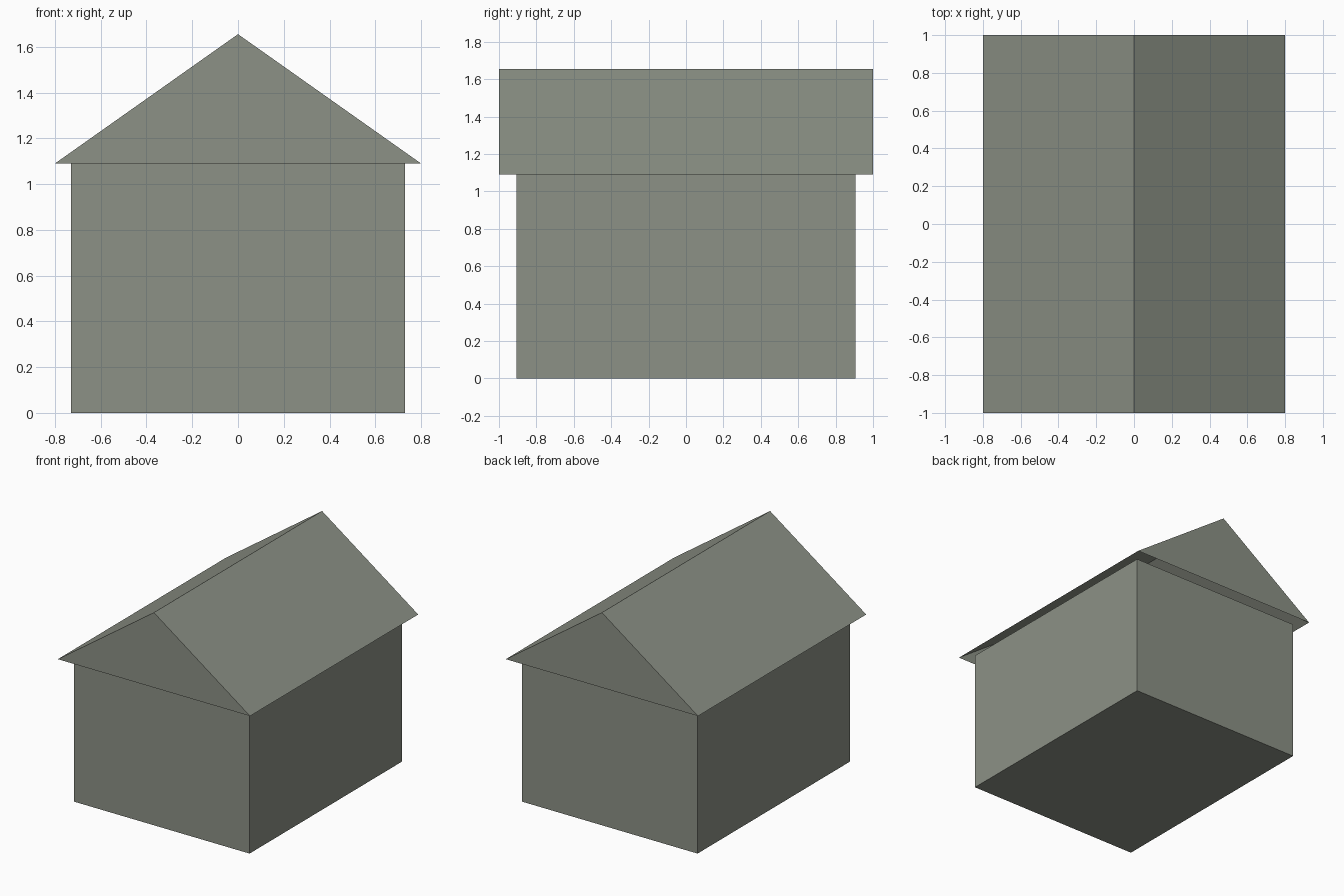
import bpy
import bmesh

if "Cube" in bpy.data.objects:
    bpy.data.objects.remove(bpy.data.objects["Cube"])

grey = bpy.data.materials.new("grey_green")
grey.diffuse_color = (0.262, 0.283, 0.238, 1.0)
grey.use_nodes = True
grey.node_tree.nodes["Principled BSDF"].inputs["Base Color"].default_value = grey.diffuse_color

HALF_X, HALF_Y = 0.73, 0.905      # wall half sizes
ROOF_X, ROOF_Y = 0.80, 1.0        # roof half sizes
EAVE, RIDGE = 1.09, 1.655


def prism(name, profile, half_y, skip_downward=False):
    """Extrude an x/z profile along y, optionally leaving the underside open."""
    bm = bmesh.new()
    face = bm.faces.new([bm.verts.new((x, -half_y, z)) for x, z in profile])
    ext = bmesh.ops.extrude_face_region(bm, geom=[face], use_keep_orig=True)
    verts = [v for v in ext["geom"] if isinstance(v, bmesh.types.BMVert)]
    bmesh.ops.translate(bm, verts=verts, vec=(0, 2 * half_y, 0))
    bmesh.ops.recalc_face_normals(bm, faces=bm.faces)
    bm.normal_update()
    if skip_downward:
        bottom = [f for f in bm.faces if f.normal.z < -0.9]
        bmesh.ops.delete(bm, geom=bottom, context='FACES_ONLY')
    mesh = bpy.data.meshes.new(name)
    bm.to_mesh(mesh)
    bm.free()
    mesh.materials.append(grey)
    obj = bpy.data.objects.new(name, mesh)
    bpy.context.collection.objects.link(obj)
    return obj


# Closed wall block
prism("walls", [(-HALF_X, 0), (HALF_X, 0), (HALF_X, EAVE), (-HALF_X, EAVE)], HALF_Y)

# Hollow gabled roof, open underneath so its inside shows at the overhang
prism("roof", [(-ROOF_X, EAVE), (ROOF_X, EAVE), (0, RIDGE)], ROOF_Y, skip_downward=True)
